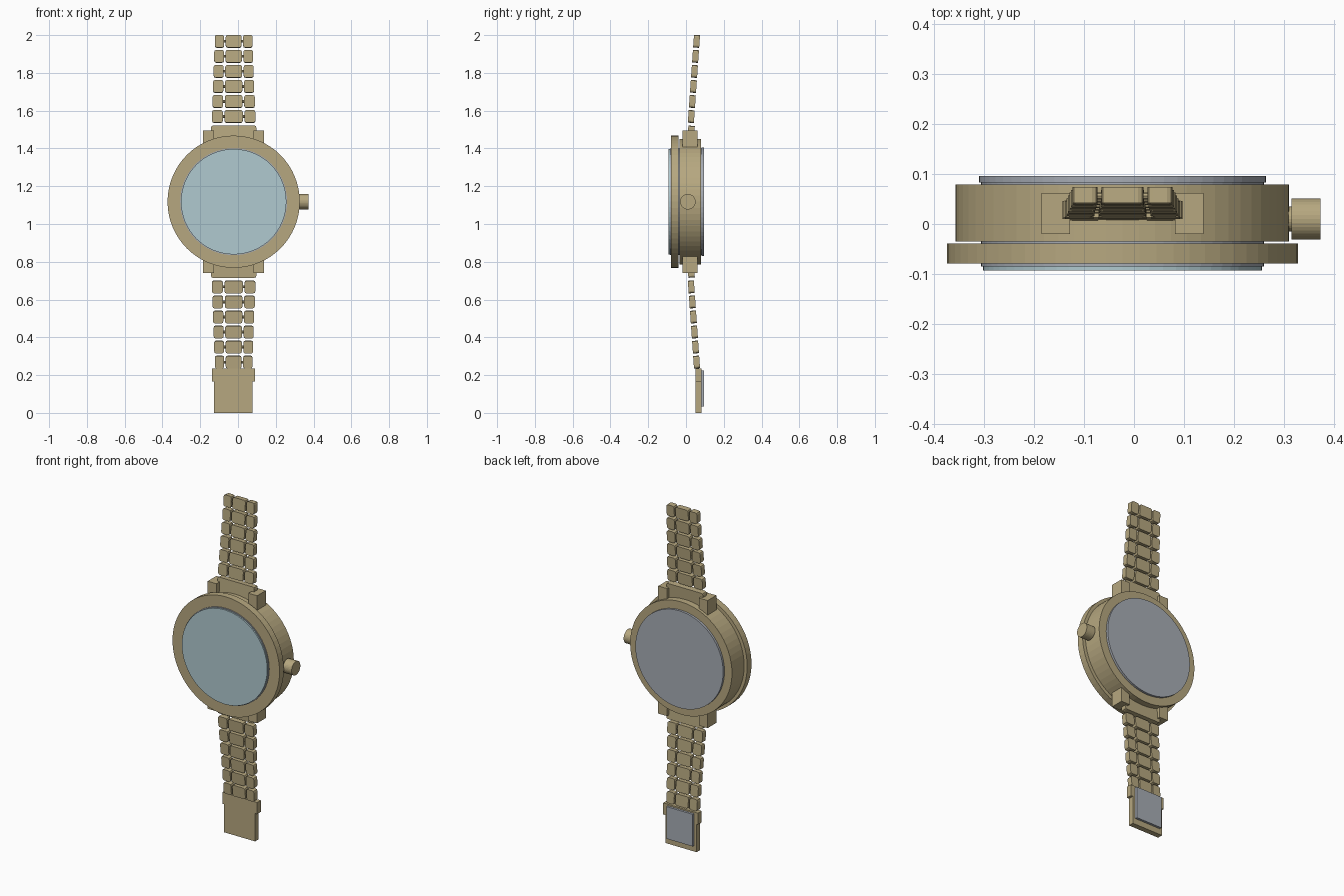
import bpy, bmesh, math
from mathutils import Matrix, Vector

if "Cube" in bpy.data.objects:
    bpy.data.objects.remove(bpy.data.objects["Cube"], do_unlink=True)

CX, CZ = -0.023, 1.118      # centre of the dial


def material(name, rgb):
    m = bpy.data.materials.new(name)
    m.use_nodes = True
    m.diffuse_color = (*rgb, 1)
    bsdf = m.node_tree.nodes["Principled BSDF"]
    bsdf.inputs["Base Color"].default_value = (*rgb, 1)
    bsdf.inputs["Roughness"].default_value = 0.6
    return m


GOLD = material("pale gold", (0.47, 0.39, 0.215))
GREY = material("steel grey", (0.39, 0.417, 0.465))
GLASS = material("pale blue glass", (0.435, 0.59, 0.63))


def finish(name, bm, mat):
    bmesh.ops.recalc_face_normals(bm, faces=bm.faces)
    mesh = bpy.data.meshes.new(name)
    bm.to_mesh(mesh)
    bm.free()
    mesh.materials.append(mat)
    ob = bpy.data.objects.new(name, mesh)
    bpy.context.collection.objects.link(ob)
    return ob


def disc(name, mat, r, y0, y1, sides=64):
    """Cylinder along y, centred on the dial."""
    bm = bmesh.new()
    place = Matrix.Translation((CX, (y0 + y1) / 2, CZ)) @ Matrix.Rotation(math.pi / 2, 4, 'X')
    bmesh.ops.create_cone(bm, cap_ends=True, segments=sides, radius1=r, radius2=r,
                          depth=abs(y1 - y0), matrix=place)
    return finish(name, bm, mat)


def rod(name, mat, r, x0, x1, y, z, sides):
    """Cylinder along x."""
    bm = bmesh.new()
    place = Matrix.Translation(((x0 + x1) / 2, y, z)) @ Matrix.Rotation(math.pi / 2, 4, 'Y')
    bmesh.ops.create_cone(bm, cap_ends=True, segments=sides, radius1=r, radius2=r,
                          depth=x1 - x0, matrix=place)
    return finish(name, bm, mat)


def box(name, mat, center, size, tilt=0, corner=0):
    """Box with optional rounded corners seen from the front, tilted about x."""
    bm = bmesh.new()
    bmesh.ops.create_cube(bm, size=1, matrix=Matrix.Diagonal((*size, 1)))
    if corner:
        edges = [e for e in bm.edges
                 if abs((e.verts[0].co - e.verts[1].co).normalized().y) > 0.9]
        bmesh.ops.bevel(bm, geom=edges, offset=corner, segments=2, profile=0.5,
                        affect='EDGES')
    bm.transform(Matrix.Translation(Vector(center)) @ Matrix.Rotation(tilt, 4, 'X'))
    return finish(name, bm, mat)


# Watch head, from back to front
disc("back_cover", GREY, 0.287, 0.083, 0.096)
disc("inner_body", GREY, 0.283, -0.085, 0.085)
disc("case", GOLD, 0.333, -0.035, 0.079)
disc("bezel", GOLD, 0.35, -0.079, -0.039)
disc("glass", GLASS, 0.279, -0.093, -0.084)

# Crown
rod("crown_stem", GOLD, 0.025, 0.29, 0.318, 0.01, CZ, 24)
rod("crown", GOLD, 0.041, 0.315, 0.372, 0.01, CZ, 32)

# Lugs and strap, above and below the head
for side, label in ((1, "upper"), (-1, "lower")):
    for dx, lr in ((-0.133, "right"), (0.133, "left")):
        box(f"{label}_{lr}_lug", GOLD, (CX + dx, 0.021, CZ + side * 0.327),
            (0.057, 0.081, 0.1))
    box(f"{label}_end_link", GOLD, (CX, 0.026, CZ + side * 0.35),
        (0.24, 0.034, 0.104), -side * 0.07, 0.01)

    for i in range(6):
        half = 0.115 - 0.003 * i
        y, z = 0.028 + 0.0056 * i, CZ + side * (0.451 + 0.0796 * i)
        mid, outer = half * 0.84, half * 0.5
        for part, x, w in (("right", outer / 2 - half, outer), ("middle", 0, mid),
                           ("left", half - outer / 2, outer)):
            box(f"{label}_{part}_link_{i + 1}", GOLD, (CX + x, y, z),
                (w, 0.032, 0.067), -side * 0.07, 0.011)
        rod(f"{label}_link_pin_{i + 1}", GOLD, 0.007, CX - half * 0.8,
            CX + half * 0.8, y, z, 8)

# Clasp
box("clasp_body", GOLD, (CX - 0.002, 0.066, 0.117), (0.203, 0.032, 0.234))
box("clasp_collar", GOLD, (CX, 0.066, 0.2), (0.228, 0.034, 0.068))
box("clasp_plate", GREY, (CX - 0.002, 0.085, 0.13), (0.172, 0.022, 0.19))
